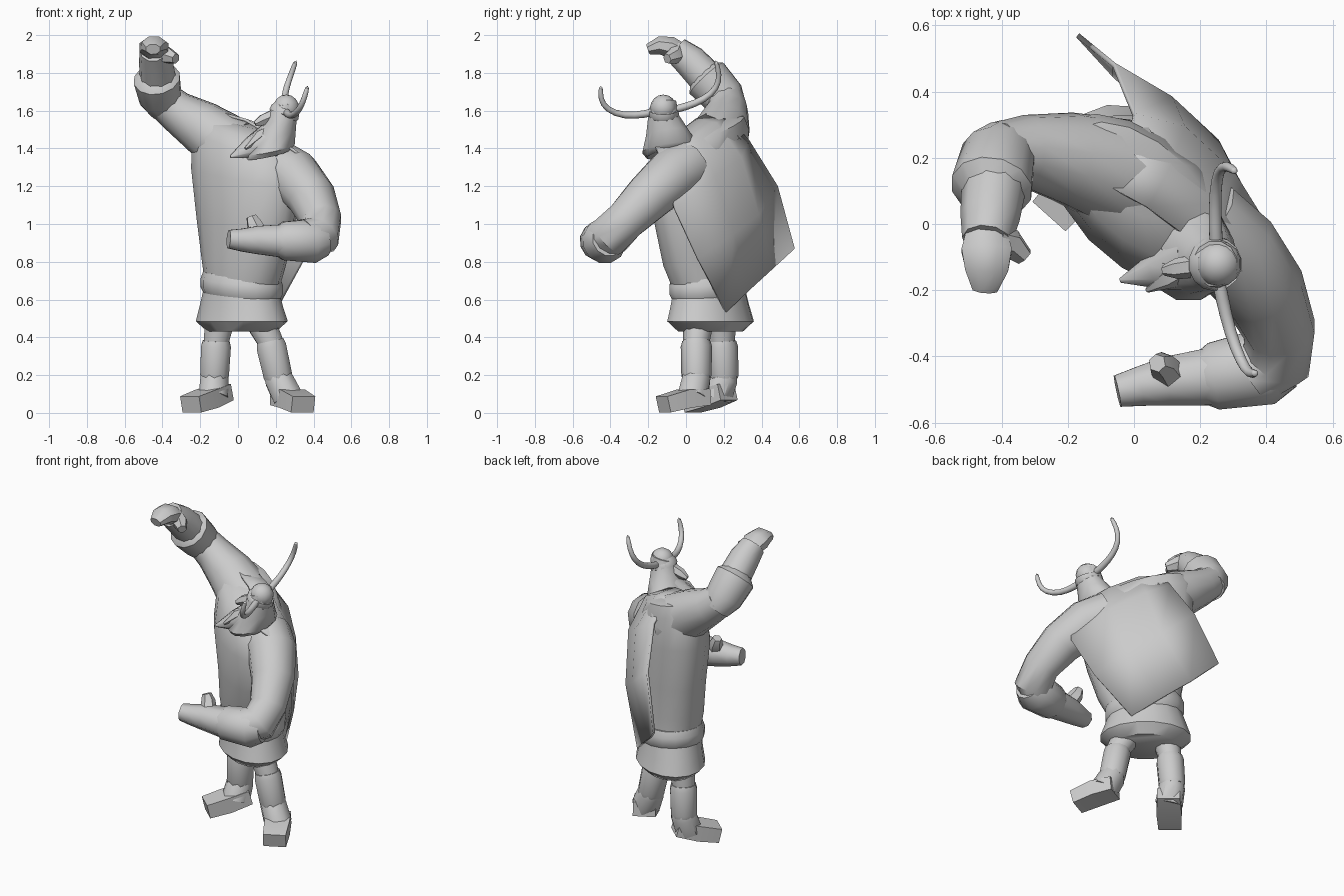
import bpy, bmesh, math
from mathutils import Vector

if "Cube" in bpy.data.objects:
    bpy.data.objects.remove(bpy.data.objects["Cube"])

grey = bpy.data.materials.new("plain grey")
grey.use_nodes = True
COLOUR = (0.6, 0.6, 0.6, 1)
grey.diffuse_color = COLOUR
for node in grey.node_tree.nodes:
    if node.type == "BSDF_PRINCIPLED":
        node.inputs["Base Color"].default_value = COLOUR


def finish(name, bm, angle=45):
    """Turn a bmesh into a shaded object."""
    bmesh.ops.recalc_face_normals(bm, faces=bm.faces)
    mesh = bpy.data.meshes.new(name)
    bm.to_mesh(mesh)
    bm.free()
    mesh.materials.append(grey)
    part = bpy.data.objects.new(name, mesh)
    bpy.context.collection.objects.link(part)
    bpy.ops.object.select_all(action="DESELECT")
    part.select_set(True)
    bpy.context.view_layer.objects.active = part
    bpy.ops.object.shade_smooth_by_angle(angle=math.radians(angle))
    return part


def loft(name, rings, sides, angle=45):
    """Skin rings given as (centre, first half axis, second half axis)."""
    bm = bmesh.new()
    loops = []
    for centre, first, second in rings:
        turns = [math.tau * (i + 0.5) / sides for i in range(sides)]
        loops.append([bm.verts.new(centre + first * math.cos(t) + second * math.sin(t))
                      for t in turns])
    for low, high in zip(loops, loops[1:]):
        for i in range(sides):
            j = (i + 1) % sides
            bm.faces.new((low[i], low[j], high[j], high[i]))
    bm.faces.new(loops[0])
    bm.faces.new(loops[-1])
    return finish(name, bm, angle)


def limb(name, path, sides=10, flat=1.0, side=(0, 0, 1), angle=45):
    """Tube along points (x, y, z, radius); flat squashes it along the side axis."""
    points = [Vector(p[:3]) for p in path]
    side = Vector(side)
    rings = []
    for i, p in enumerate(points):
        along = points[min(i + 1, len(points) - 1)] - points[max(i - 1, 0)]
        along.normalize()
        side = (side - along * side.dot(along)).normalized()
        radius = path[i][3]
        rings.append((p, side * radius * flat, along.cross(side) * radius))
    return loft(name, rings, sides, angle)


def trunk(name, levels, sides=16, turn=-40):
    """Stack of turned ellipses (x, y, z, half width, half depth, slope)."""
    a = math.radians(turn)
    rings = []
    for x, y, z, wide, deep, slope in levels:
        across = Vector((math.cos(a), math.sin(a), -slope)) * wide
        back = Vector((-math.sin(a), math.cos(a), 0)) * deep
        rings.append((Vector((x, y, z)), across, back))
    return loft(name, rings, sides)


# Torso, belt and tunic skirt
trunk("torso", [(.02, .12, .66, .21, .17, .1), (.03, .09, .8, .25, .18, .1),
                (.04, .08, 1.0, .30, .19, .1), (.04, .06, 1.25, .34, .2, .15),
                (.03, .08, 1.42, .33, .18, .3), (.02, .1, 1.5, .27, .15, .3),
                (.0, .13, 1.54, .15, .08, .25)])
trunk("belt", [(.02, .12, .62, .22, .18, .1), (.02, .12, .65, .235, .195, .1),
               (.02, .12, .69, .235, .195, .1), (.02, .12, .73, .22, .18, .1)])
trunk("skirt", [(.02, .13, .43, .2, .15, 0), (.02, .13, .485, .27, .2, 0),
                (.02, .125, .56, .245, .185, .05), (.02, .12, .65, .215, .175, .1)])

# Cape: curved sheet wrapped over the shoulders and hanging off the back
edges = [
    [(-.07, .11, 1.58), (-.03, .22, 1.56), (0, .33, 1.44), (-.06, .48, 1.2), (-.17, .57, .87)],
    [(.04, .05, 1.55), (.1, .16, 1.53), (.15, .29, 1.35), (.11, .38, 1.05), (-.06, .45, .76)],
    [(.16, -.04, 1.48), (.24, .06, 1.45), (.3, .15, 1.25), (.25, .25, .95), (.07, .33, .65)],
    [(.28, -.16, 1.4), (.38, -.12, 1.33), (.43, -.06, 1.08), (.35, .06, .82), (.195, .21, .535)],
]
bm = bmesh.new()
grid = [[bm.verts.new(p) for p in edge] for edge in edges]
for one, two in zip(grid, grid[1:]):
    for i in range(len(one) - 1):
        bm.faces.new((one[i], one[i + 1], two[i + 1], two[i]))
cape = finish("cape", bm, 70)
solid = cape.modifiers.new("thickness", "SOLIDIFY")
solid.thickness = 0.015
solid.offset = 0

# Raised right arm
limb("right_upper_arm", [(-.03, .15, 1.4, .17), (-.2, .2, 1.52, .14),
                         (-.33, .22, 1.6, .11), (-.4, .21, 1.66, .1)], 12)
limb("right_sleeve_cuff", [(-.38, .235, 1.61, .09), (-.41, .2, 1.67, .115),
                           (-.43, .11, 1.77, .125), (-.435, .08, 1.8, .08)], 12)
limb("right_forearm", [(-.42, .14, 1.74, .1), (-.435, .02, 1.865, .09),
                       (-.445, -.05, 1.92, .075)])
limb("right_hand", [(-.445, -.02, 1.91, .065), (-.445, -.08, 1.935, .082),
                    (-.445, -.14, 1.945, .07), (-.45, -.2, 1.925, .04)], 8, .75)
limb("right_thumb", [(-.42, -.05, 1.92, .05), (-.37, -.06, 1.89, .045),
                     (-.33, -.1, 1.875, .028)], 6)

# Bent left arm across the waist
limb("left_upper_arm", [(.2, .0, 1.3, .15), (.3, -.08, 1.25, .145),
                        (.39, -.2, 1.14, .13), (.44, -.32, 1.02, .11),
                        (.43, -.4, .94, .115), (.36, -.44, .92, .11)], 12)
limb("left_sleeve_cuff", [(.46, -.41, .92, .09), (.4, -.43, .91, .12),
                          (.24, -.46, .91, .105), (.2, -.465, .91, .08)], 12)
limb("left_hand", [(.24, -.46, .91, .095), (.1, -.475, .915, .08),
                   (.02, -.49, .915, .065), (-.05, -.505, .92, .052)], 8)
limb("left_thumb", [(.11, -.46, .95, .05), (.085, -.425, 1.0, .042),
                    (.07, -.42, 1.04, .028)], 6)

# Legs, boots and feet
legs = {
    "left": ((.1, .07, .52), (.17, .055, .38), (.215, .055, .18), (.23, .1), (.345, -.12), .035),
    "right": ((-.09, .18, .52), (-.115, .19, .38), (-.125, .2, .18), (-.08, .22), (-.25, .03), .06),
}
for name, (hip, knee, ankle, heel, toe, lift) in legs.items():
    limb(name + "_leg", [(*hip, .085), (*knee, .07), (*ankle, .06)], 10, side=(1, 0, 0))
    top, base = Vector(knee), Vector(ankle)
    limb(name + "_boot", [(*top, .075), (*top.lerp(base, .15), .083),
                          (*top.lerp(base, .9), .08), (*base, .075)], 10, side=(1, 0, 0))
    middle = Vector(heel).lerp(Vector(toe), .5)
    limb(name + "_foot", [(*heel, lift + .05, .095), (*middle, .075, .105),
                          (*toe, .045, .095)], 4, .65, angle=30)
    limb(name + "_ankle", [(*base.lerp(top, .1), .075), (*base, .08),
                           (*Vector(heel).lerp(Vector(toe), .3), .08, .085)], 8, side=(1, 0, 0))

# Head flaring into a wide beard, with face features
head = [(.155, -.085, 1.37, .125, .125), (.165, -.085, 1.4, .14, .15),
        (.195, -.1, 1.48, .115, .115), (.23, -.12, 1.56, .085, .085),
        (.245, -.12, 1.64, .068, .07)]
loft("head", [(Vector((x, y, z)), Vector((wide, 0, .2 * wide)), Vector((0, deep, .15 * deep)))
              for x, y, z, wide, deep in head], 12)
limb("nose", [(.2, -.125, 1.58, .035), (.13, -.135, 1.55, .032),
              (.09, -.14, 1.53, .016)], 6)
limb("beard_tip", [(.17, -.11, 1.44, .1), (.07, -.14, 1.405, .06),
                   (-.04, -.17, 1.355, .008)], 8)
for label, y, tip in (("left", -.16, -.2), ("right", -.11, -.06)):
    limb(label + "_moustache", [(.16, -.135, 1.49, .03), (.11, y, 1.465, .035),
                                (.04, tip, 1.4, .008)], 6)

# Helmet with brim
bm = bmesh.new()
bmesh.ops.create_uvsphere(bm, u_segments=14, v_segments=8, radius=.07)
bmesh.ops.translate(bm, verts=bm.verts, vec=(.255, -.12, 1.615))
finish("helmet", bm, 60)
limb("helmet_brim", [(.24, -.12, 1.575, .075), (.243, -.12, 1.58, .083),
                     (.25, -.12, 1.605, .08), (.253, -.12, 1.61, .07)], 14, side=(1, 0, 0))

# Horns, rounded by subdivision
horns = {
    "left_horn": [(.25, -.14, 1.6), (.265, -.22, 1.58), (.29, -.33, 1.57),
                  (.325, -.42, 1.605), (.35, -.455, 1.66), (.37, -.45, 1.735)],
    "right_horn": [(.25, -.09, 1.6), (.245, .0, 1.62), (.245, .1, 1.66),
                   (.255, .165, 1.72), (.28, .18, 1.79), (.31, .155, 1.87)],
}
for name, path in horns.items():
    horn = limb(name, [(*p, .024 - .002 * i) for i, p in enumerate(path)], 8, angle=80)
    horn.modifiers.new("rounding", "SUBSURF").levels = 1
